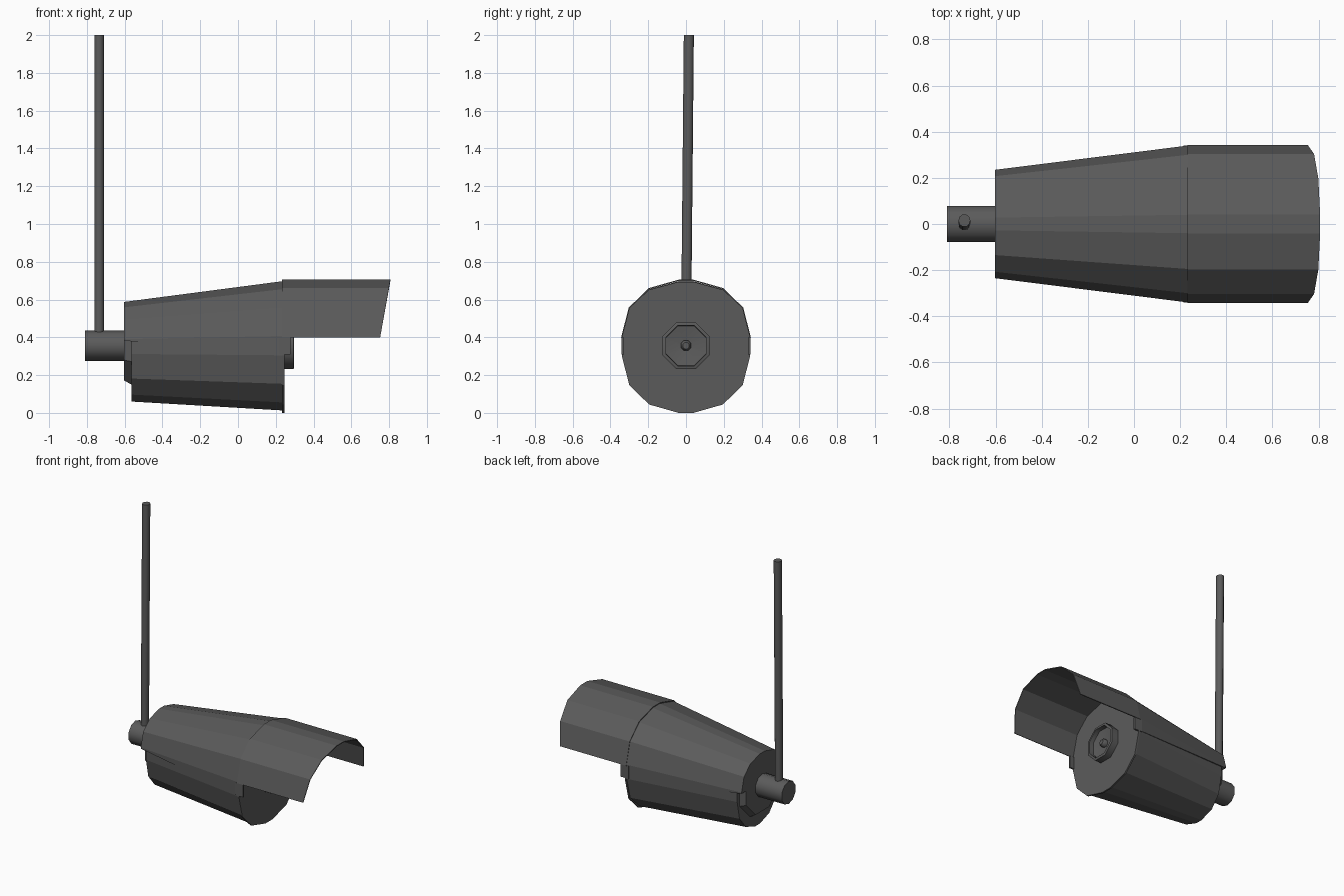
import bpy, bmesh, math
from mathutils import Vector

if "Cube" in bpy.data.objects:
    bpy.data.objects.remove(bpy.data.objects["Cube"])

CZ = 0.356  # height of the camera axis
# Upper right quarter of the faceted cross-section (y, height above axis)
QUARTER = [(0.34, 0.052), (0.30, 0.205), (0.195, 0.305), (0.04, 0.348)]
UPPER = QUARTER + [(-y, z) for y, z in reversed(QUARTER)]
LOWER = [(-y, -z) for y, z in UPPER]

# Dark grey paint for every part
paint = bpy.data.materials.new("dark_grey")
paint.diffuse_color = (0.105, 0.105, 0.105, 1)
paint.use_nodes = True
paint.node_tree.nodes["Principled BSDF"].inputs["Base Color"].default_value = paint.diffuse_color


def finish(name, bm, smooth=False):
    bmesh.ops.recalc_face_normals(bm, faces=bm.faces)
    mesh = bpy.data.meshes.new(name)
    bm.to_mesh(mesh)
    bm.free()
    mesh.materials.append(paint)
    obj = bpy.data.objects.new(name, mesh)
    bpy.context.collection.objects.link(obj)
    if smooth:
        bpy.ops.object.select_all(action='DESELECT')
        obj.select_set(True)
        bpy.context.view_layer.objects.active = obj
        bpy.ops.object.shade_smooth_by_angle(angle=math.radians(50))
    return obj


def loft(name, rings, closed=True, caps=True, smooth=False):
    bm = bmesh.new()
    rows = [[bm.verts.new(p) for p in ring] for ring in rings]
    n = len(rows[0])
    for a, b in zip(rows, rows[1:]):
        for i in range(n if closed else n - 1):
            j = (i + 1) % n
            bm.faces.new((a[i], a[j], b[j], b[i]))
    if caps:
        bm.faces.new(rows[0])
        bm.faces.new(rows[-1])
    return finish(name, bm, smooth)


def section(x, pts, sy=1, sz=1):
    return [(x, y * sy, CZ + z * sz) for y, z in pts]


def turned(name, steps, sides, smooth=False):
    # Turned part along x from (x, radius) steps
    rings = []
    for x, r in steps:
        rings.append([(x, r * math.cos(math.tau * (i + .5) / sides),
                       CZ + r * math.sin(math.tau * (i + .5) / sides))
                      for i in range(sides)])
    return loft(name, rings, smooth=smooth)


# Tapered upper shell, its lower edge sloping down toward the front
def shell_ring(x, s, edge, top):
    w = 0.34 * s
    return ([(x, w, CZ + edge)] + section(x, UPPER, s, top)
            + [(x, -w, CZ + edge)])


loft("upper_shell", [shell_ring(-0.603, 0.69, 0.026, 0.665),
                     shell_ring(0.235, 1.0, -0.042, 0.98)])


# Lower housing, tucked inside the shell at the top
def body_ring(x, sy, up, down):
    return section(x, UPPER, sy, up) + section(x, LOWER, sy, down)


loft("lower_housing", [body_ring(-0.565, 0.68, 0.63, 0.85),
                       body_ring(0.232, 0.99, 0.95, 0.985),
                       body_ring(0.233, 1.0, 0.97, 1.022),
                       body_ring(0.245, 1.0, 0.97, 1.022)])

# Sun visor with slanted front edge
front = [(0.752 + (z - 0.05) / 0.3 * 0.055, y * 1.01,
          CZ + 0.044 + (z - 0.052) * 1.03) for y, z in UPPER]
back = [(0.232, y, z) for x, y, z in front]
visor = loft("sun_visor", [back, front], closed=False, caps=False)
solid = visor.modifiers.new("thickness", 'SOLIDIFY')
solid.thickness = 0.006
# Keep the sheet's outside at the section outline
solid.offset = -1 if visor.data.polygons[3].normal.z > 0 else 1

# Side clips below the visor corners
for side, label in ((1, "left"), (-1, "right")):
    bm = bmesh.new()
    bmesh.ops.create_cube(bm, size=1)
    bmesh.ops.scale(bm, vec=(0.064, 0.012, 0.09), verts=bm.verts)
    bmesh.ops.translate(bm, vec=(0.247, side * 0.335, 0.355), verts=bm.verts)
    finish("side_clip_" + label, bm)

# Lens barrel with a conical recess and centre knob
turned("lens_barrel", [(0.24, 0.134), (0.294, 0.134), (0.297, 0.128),
                       (0.297, 0.116), (0.265, 0.114), (0.25, 0.02)], 8, True)
turned("lens_knob", [(0.24, 0.029), (0.27, 0.029), (0.285, 0.018)], 8, True)

# Rear boss and mounting stub
turned("rear_boss", [(-0.603, 0.2), (-0.56, 0.225)], 8)
turned("mount_stub", [(-0.81, 0.081), (-0.59, 0.081)], 10, True)

# Slightly leaning hanging rod
bottom, top = Vector((-0.735, 0, 0.40)), Vector((-0.735, 0.015, 2.0))
loft("hanging_rod", [[(p.x + 0.026 * math.cos(math.tau * i / 10),
                       p.y + 0.028 * math.sin(math.tau * i / 10), p.z)
                      for i in range(10)] for p in (bottom, top)], smooth=True)
